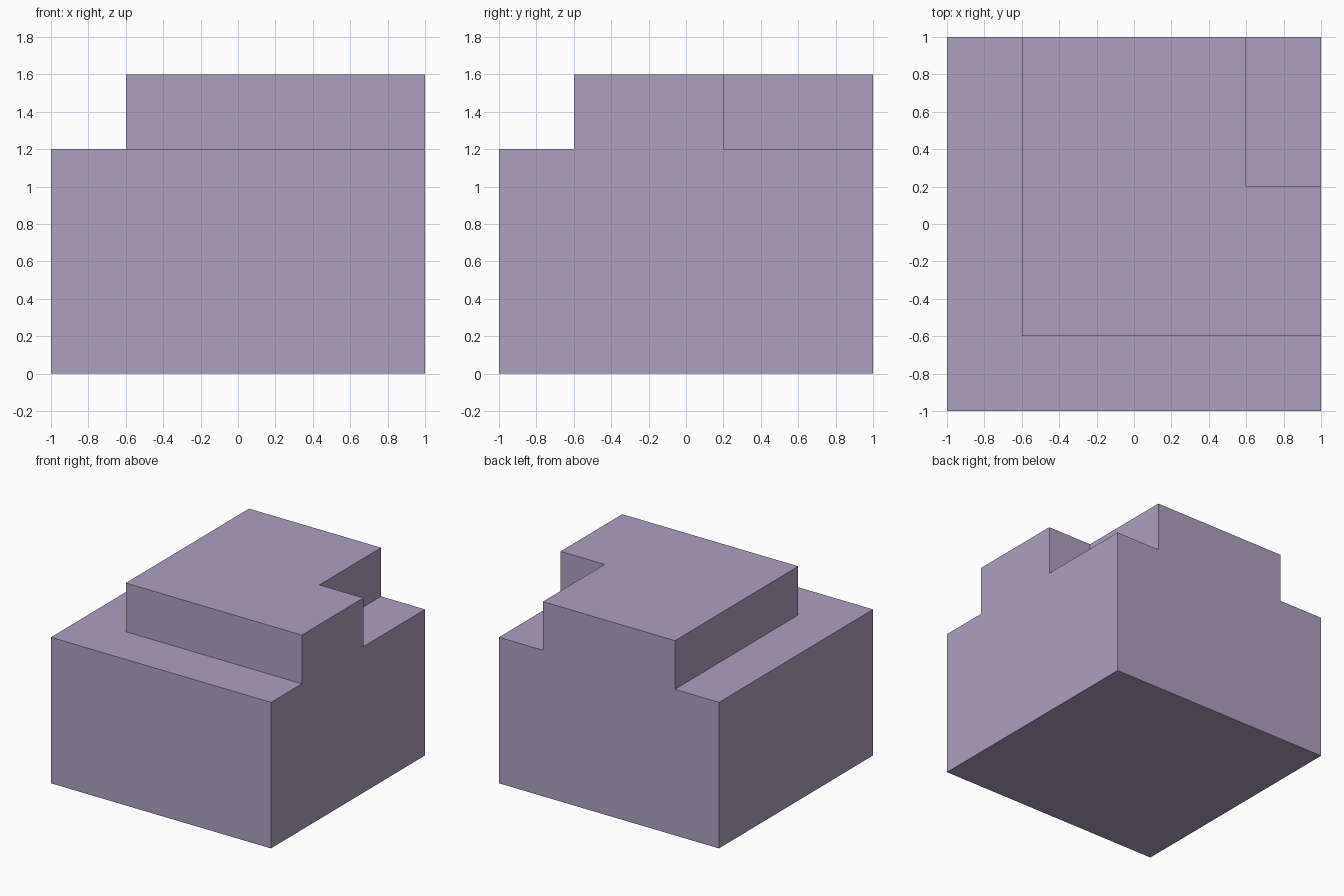
import bpy
import bmesh
from mathutils import Vector

if "Cube" in bpy.data.objects:
    bpy.data.objects.remove(bpy.data.objects["Cube"])

LEDGE_Z, TOP_Z = 1.2, 1.6

lilac = bpy.data.materials.new("lilac")
lilac.diffuse_color = (0.423, 0.352, 0.527, 1.0)
lilac.use_nodes = True
lilac.node_tree.nodes["Principled BSDF"].inputs["Base Color"].default_value = lilac.diffuse_color


def prism(name, outline, z0, z1):
    """Extrude a flat counter-clockwise outline from z0 to z1."""
    bm = bmesh.new()
    face = bm.faces.new([bm.verts.new((x, y, z0)) for x, y in outline])
    side = bmesh.ops.extrude_face_region(bm, geom=[face], use_keep_orig=True)
    top = [v for v in side["geom"] if isinstance(v, bmesh.types.BMVert)]
    bmesh.ops.translate(bm, verts=top, vec=Vector((0, 0, z1 - z0)))
    bmesh.ops.recalc_face_normals(bm, faces=bm.faces)
    mesh = bpy.data.meshes.new(name)
    bm.to_mesh(mesh)
    bm.free()
    mesh.materials.append(lilac)
    obj = bpy.data.objects.new(name, mesh)
    bpy.context.collection.objects.link(obj)
    return obj


# Full-height block
block = prism("stepped_block", [(-1, -1), (1, -1), (1, 1), (-1, 1)], 0, TOP_Z)

# L-shaped ledge along the front and left, and the notch in the back right corner
cuts = {
    "ledge_cutter": [(-1.2, -1.2), (1.2, -1.2), (1.2, -0.6),
                     (-0.6, -0.6), (-0.6, 1.2), (-1.2, 1.2)],
    "notch_cutter": [(0.6, 0.2), (1.2, 0.2), (1.2, 1.2), (0.6, 1.2)],
}
for name, outline in cuts.items():
    cutter = prism(name, outline, LEDGE_Z, TOP_Z + 0.2)
    cutter.hide_render = True
    cutter.hide_set(True)
    cut = block.modifiers.new(name, "BOOLEAN")
    cut.operation = "DIFFERENCE"
    cut.solver = "EXACT"
    cut.object = cutter
